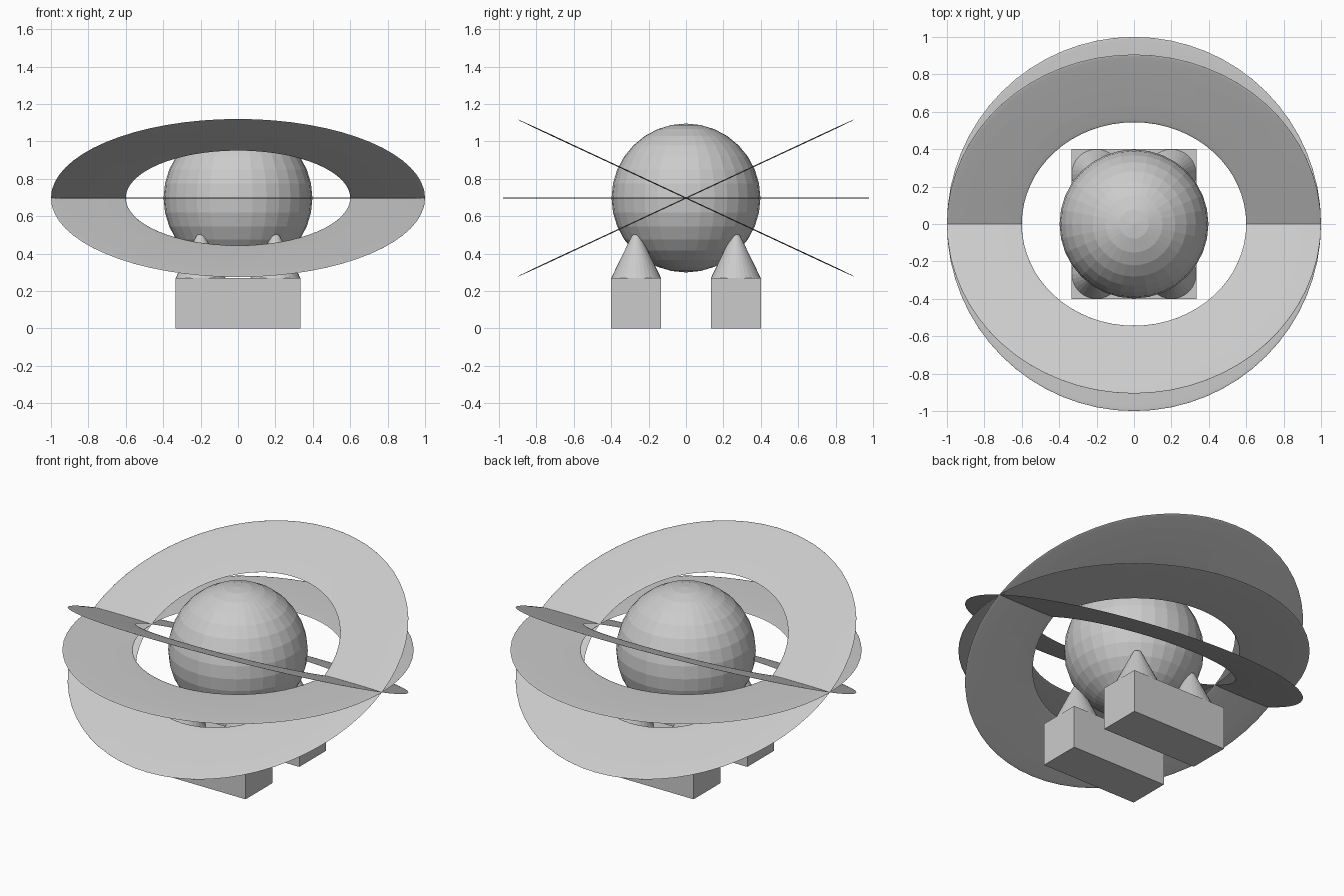
import bpy, bmesh, math

if "Cube" in bpy.data.objects:
    bpy.data.objects.remove(bpy.data.objects["Cube"])

CENTRE_Z = 0.697


def box(name, centre, size):
    bpy.ops.mesh.primitive_cube_add(size=1, location=centre)
    ob = bpy.context.object
    ob.name = name
    ob.scale = size
    return ob


def lathe(name, profile, location, steps=32):
    # spin a (radius, z) profile around the z axis
    me = bpy.data.meshes.new(name)
    bm = bmesh.new()
    verts = [bm.verts.new((r, 0, z)) for r, z in profile]
    edges = [bm.edges.new(p) for p in zip(verts, verts[1:])]
    bmesh.ops.spin(bm, geom=verts + edges, axis=(0, 0, 1), cent=(0, 0, 0),
                   angle=2 * math.pi, steps=steps)
    bmesh.ops.remove_doubles(bm, verts=bm.verts, dist=1e-4)
    bmesh.ops.recalc_face_normals(bm, faces=bm.faces)
    bm.to_mesh(me)
    bm.free()
    ob = bpy.data.objects.new(name, me)
    ob.location = location
    bpy.context.collection.objects.link(ob)
    return ob


# central globe
bpy.ops.mesh.primitive_uv_sphere_add(segments=32, ring_count=16, radius=0.398,
                                     location=(0, 0, CENTRE_Z))
bpy.context.object.name = "globe"

# three paper-thin rings: one level, two tilted about x
for name, tilt in (("level_ring", 0), ("ring_tilted_back", 25), ("ring_tilted_front", -25)):
    bpy.ops.mesh.primitive_torus_add(major_radius=0.8, minor_radius=0.2,
                                     major_segments=64, minor_segments=12,
                                     location=(0, 0, CENTRE_Z),
                                     rotation=(math.radians(tilt), 0, 0))
    ring = bpy.context.object
    ring.name = name
    ring.scale = (1, 1, 0.016)
    bpy.ops.object.shade_smooth_by_angle()

# two base blocks, each carrying two blunt-tipped cones
cone_profile = [(0, 0), (0.133, 0), (0.029, 0.213), (0.022, 0.226), (0.012, 0.232), (0, 0.235)]
for side, sy in (("front", -1), ("back", 1)):
    box(f"{side}_base_block", (0, sy * 0.2665, 0.135), (0.666, 0.267, 0.27))
    for end, sx in (("left", -1), ("right", 1)):
        lathe(f"{side}_{end}_support_cone", cone_profile, (sx * 0.2, sy * 0.2665, 0.27))
